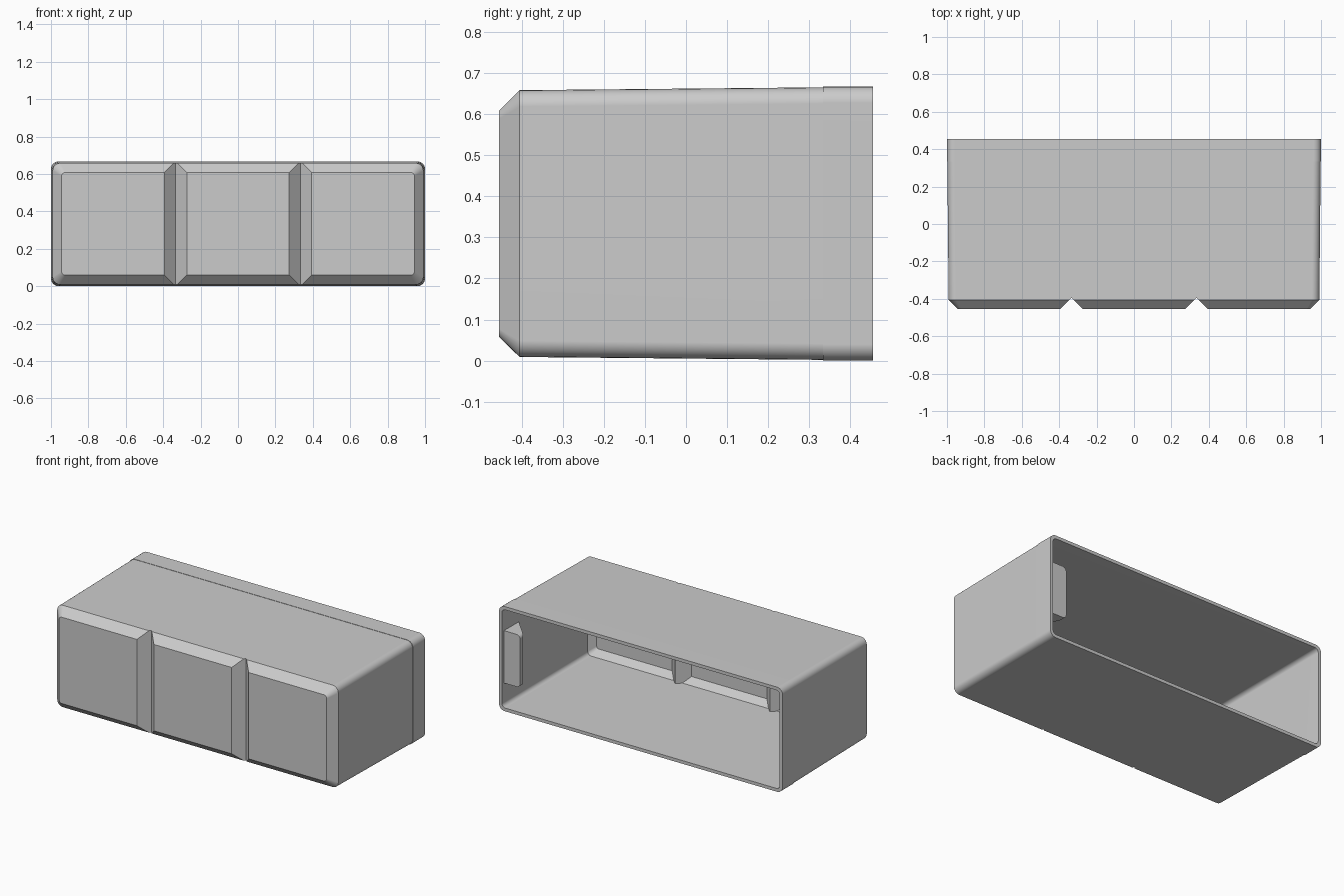
import bpy
import bmesh
import math

MID = 0.3335      # height of the shell's centre line
WALL = 0.02

cube = bpy.data.objects.get("Cube")
if cube:
    bpy.data.objects.remove(cube, do_unlink=True)

grey = bpy.data.materials.new("light_grey")
grey.use_nodes = True
grey.diffuse_color = (0.6, 0.6, 0.6, 1)
grey.node_tree.nodes["Principled BSDF"].inputs["Base Color"].default_value = (0.6, 0.6, 0.6, 1)


def finish(name, bm):
    bmesh.ops.recalc_face_normals(bm, faces=bm.faces)
    mesh = bpy.data.meshes.new(name)
    bm.to_mesh(mesh)
    bm.free()
    mesh.materials.append(grey)
    obj = bpy.data.objects.new(name, mesh)
    bpy.context.collection.objects.link(obj)
    return obj


def rounded_ring(bm, y, hx, hz, r, steps=6):
    """Rounded rectangle across the depth axis."""
    ring = []
    for corner, (sx, sz) in enumerate([(1, 1), (-1, 1), (-1, -1), (1, -1)]):
        for i in range(steps + 1):
            a = math.pi / 2 * (corner + i / steps)
            ring.append(bm.verts.new((sx * (hx - r) + r * math.cos(a), y,
                                      MID + sz * (hz - r) + r * math.sin(a))))
    return ring


def loft(name, sections):
    bm = bmesh.new()
    rings = [rounded_ring(bm, *s) for s in sections]
    for a, b in zip(rings, rings[1:]):
        for i in range(len(a)):
            j = (i + 1) % len(a)
            bm.faces.new((a[i], a[j], b[j], b[i]))
    bm.faces.new(rings[0])
    bm.faces.new(rings[-1])
    return finish(name, bm)


def prism(plan, z0, z1):
    """Plan outline extruded upwards."""
    bm = bmesh.new()
    face = bm.faces.new([bm.verts.new((x, y, z0)) for x, y in plan])
    out = bmesh.ops.extrude_face_region(bm, geom=[face])
    for v in out["geom"]:
        if isinstance(v, bmesh.types.BMVert):
            v.co.z = z1
    return bm


def subtract(obj, cutter):
    mod = obj.modifiers.new("cut", "BOOLEAN")
    mod.operation = "DIFFERENCE"
    mod.solver = "EXACT"
    mod.object = cutter
    with bpy.context.temp_override(object=obj, active_object=obj, selected_objects=[obj]):
        bpy.ops.object.modifier_apply(modifier=mod.name)
    bpy.data.objects.remove(cutter, do_unlink=True)


def cut_v_grooves(obj, apex):
    for x in (-0.334, 0.334):
        plan = [(x, apex), (x - 0.2, apex - 0.2), (x + 0.2, apex - 0.2)]
        subtract(obj, finish("groove_cutter", prism(plan, -0.2, 0.9)))


# Outer shell: rear band, drafted body and chamfered front
shell = loft("housing_shell", [
    (0.455, 1.0, 0.3335, 0.04),
    (0.333, 1.0, 0.3335, 0.04),
    (0.333, 0.998, 0.3315, 0.04),
    (-0.405, 0.991, 0.3245, 0.04),
    (-0.455, 0.943, 0.275, 0.02)])
cut_v_grooves(shell, -0.395)

# Cavity following the front pockets and grooves at wall thickness
cavity = loft("cavity_cutter", [
    (0.5, 1.0 - WALL, 0.3335 - WALL, 0.025),
    (0.333, 0.998 - WALL, 0.3315 - WALL, 0.025),
    (-0.397, 0.991 - WALL, 0.3245 - WALL, 0.025),
    (-0.435, 0.934, 0.267, 0.015)])
cut_v_grooves(cavity, -0.395 + WALL * math.sqrt(2))
subtract(shell, cavity)

# Rear clip: upright plate braced against one inner side wall
tip = 0.865
bm = prism([(0.985, 0.435), (tip, 0.435), (tip, 0.405), (0.985, 0.28)],
           MID - 0.167, MID + 0.167)
corners = [e for e in bm.edges
           if all(abs(v.co.x - tip) < 0.001 for v in e.verts)
           and abs(e.verts[0].co.z - e.verts[1].co.z) < 0.001]
bmesh.ops.bevel(bm, geom=corners, offset=0.025, segments=4, profile=0.5, affect="EDGES")
clip = finish("side_clip", bm)

# Smooth corners, crisp edges
for obj in (shell, clip):
    bpy.ops.object.select_all(action="DESELECT")
    obj.select_set(True)
    bpy.context.view_layer.objects.active = obj
    bpy.ops.object.shade_smooth_by_angle(angle=math.radians(30))
    mod = obj.modifiers.new("even_shading", "WEIGHTED_NORMAL")
    mod.keep_sharp = True
